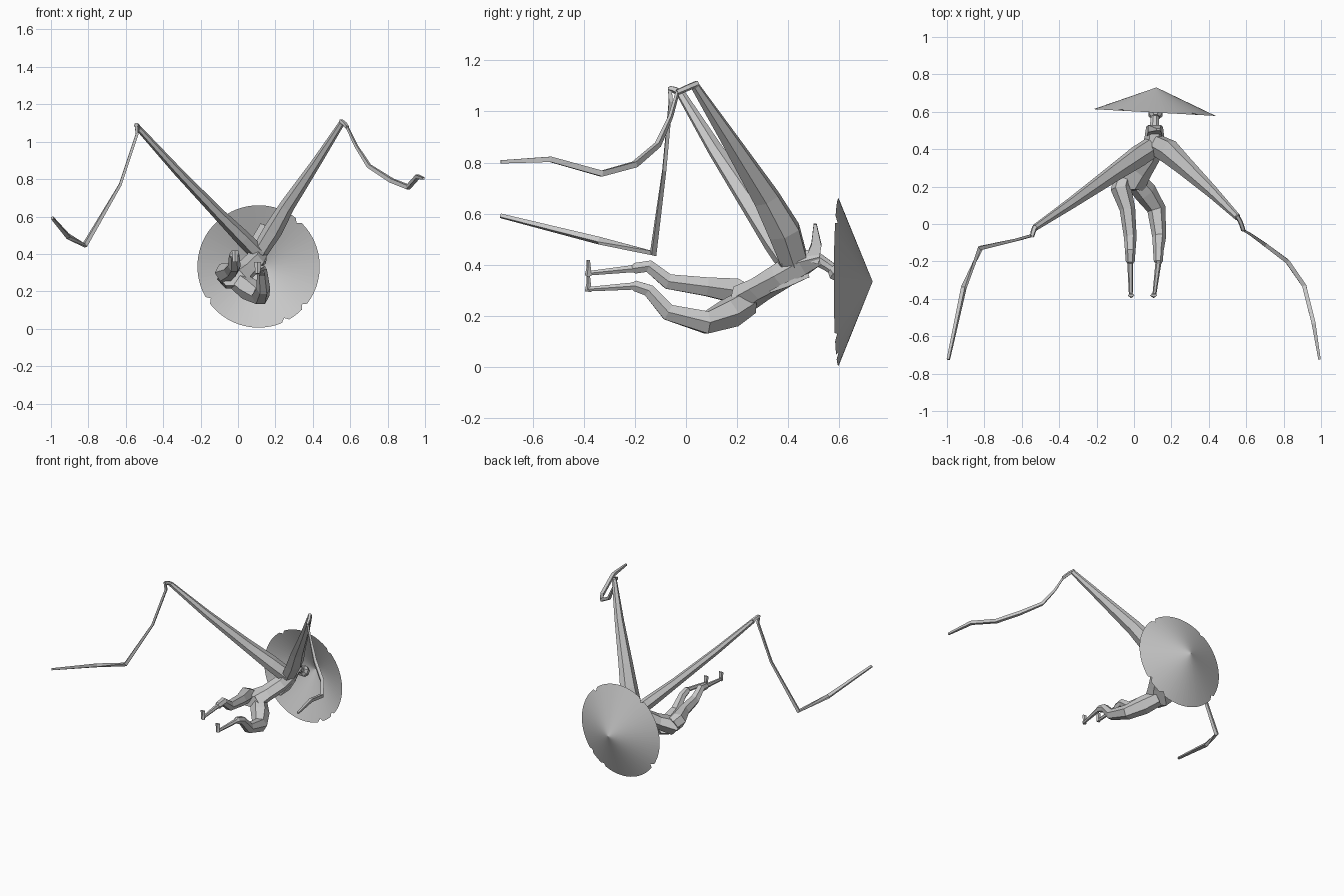
import bpy, bmesh, math
from mathutils import Vector

grey = bpy.data.materials.new("plain grey")
grey.diffuse_color = (0.58, 0.58, 0.58, 1)


def finish(name, bm):
    bmesh.ops.recalc_face_normals(bm, faces=bm.faces)
    me = bpy.data.meshes.new(name)
    bm.to_mesh(me)
    bm.free()
    me.materials.append(grey)
    ob = bpy.data.objects.new(name, me)
    bpy.context.collection.objects.link(ob)
    return ob


def limb(name, points, radii, up=(0, 0, 1), sides=6):
    """Faceted tube; each radius is a number or (along up, across up)."""
    bm = bmesh.new()
    pts = [Vector(p) for p in points]
    rings = []
    for i, p in enumerate(pts):
        a, b = pts[max(i - 1, 0)], pts[min(i + 1, len(pts) - 1)]
        d = (b - a).normalized()
        u = Vector(up) - d * d.dot(Vector(up))
        u.normalize()
        v = d.cross(u)
        r = radii[i] if isinstance(radii[i], tuple) else (radii[i],) * 2
        ring = []
        for k in range(sides):
            t = math.tau * (k + 0.5) / sides
            ring.append(bm.verts.new(p + u * r[0] * math.cos(t) + v * r[1] * math.sin(t)))
        rings.append(ring)
    for r0, r1 in zip(rings, rings[1:]):
        for k in range(sides):
            j = (k + 1) % sides
            bm.faces.new((r0[k], r0[j], r1[j], r1[k]))
    bm.faces.new(rings[0])
    bm.faces.new(rings[-1])
    return finish(name, bm)


# Wide open conical hat; nicks are cut by sliding rim points towards the apex
bm = bmesh.new()
tip = Vector((0.12, 0.73, 0.335))
apex = bm.verts.new(tip)
segs, radius = 96, 0.327
nicks = (13, 33, 57, 79, 85)
rim = []
for k in range(segs):
    t = math.tau * k / segs
    x = radius * math.cos(t)
    p = Vector((0.11 + x, 0.596 - 0.055 * x, 0.333 + radius * math.sin(t)))
    rim.append(bm.verts.new(p.lerp(tip, 0.06 if k in nicks else 0)))
for k in range(segs):
    bm.faces.new((apex, rim[k], rim[(k + 1) % segs]))
finish("hat", bm)

# Torso, neck and head
limb("torso",
     [(-0.03, 0.18, 0.27), (-0.03, 0.22, 0.265), (0.03, 0.29, 0.305),
      (0.085, 0.37, 0.355), (0.11, 0.45, 0.41), (0.11, 0.52, 0.43)],
     [(0.045, 0.07), (0.06, 0.095), (0.05, 0.07), (0.055, 0.06), (0.06, 0.055), (0.035, 0.045)])
limb("neck", [(0.11, 0.50, 0.43), (0.11, 0.55, 0.40), (0.115, 0.60, 0.365)],
     [0.03, 0.024, 0.022], sides=8)
limb("head", [(0.115, 0.57, 0.39), (0.115, 0.585, 0.378), (0.115, 0.61, 0.36)],
     [0.025, 0.04, 0.036], sides=8)

# Upright collar and loose cloth flap under the chest
limb("collar", [(0.11, 0.49, 0.41), (0.11, 0.51, 0.48), (0.13, 0.505, 0.56)],
     [(0.04, 0.06), (0.028, 0.05), (0.008, 0.015)], up=(0, 1, 0), sides=4)
limb("chest_flap", [(0.10, 0.33, 0.295), (0.11, 0.40, 0.325), (0.11, 0.48, 0.36)],
     [(0.006, 0.02), (0.014, 0.04), (0.012, 0.03)], sides=4)

# Long tapering arms
limb("right_arm",
     [(0.115, 0.425, 0.41), (0.19, 0.385, 0.53), (0.265, 0.315, 0.66),
      (0.42, 0.17, 0.89), (0.555, 0.035, 1.10)],
     [(0.06, 0.045), (0.07, 0.05), (0.057, 0.04), (0.036, 0.026), (0.018, 0.016)],
     up=(0, 1, 0))
limb("left_arm",
     [(0.11, 0.42, 0.40), (0.02, 0.36, 0.49), (-0.11, 0.27, 0.62),
      (-0.33, 0.115, 0.85), (-0.53, -0.02, 1.07)],
     [(0.06, 0.045), (0.062, 0.042), (0.05, 0.032), (0.032, 0.024), (0.018, 0.016)],
     up=(0, 1, 0))

# Hands gripping the trailing strips
limb("right_hand", [(0.55, 0.045, 1.11), (0.57, 0.01, 1.095), (0.585, -0.035, 1.075)],
     [0.013, 0.013, 0.012], sides=5)
limb("left_hand", [(-0.53, -0.015, 1.07), (-0.54, -0.045, 1.085), (-0.545, -0.065, 1.09)],
     [0.015, 0.014, 0.012], sides=5)

# Bent thin strips hanging from the hands
limb("right_strip",
     [(0.58, -0.03, 1.085), (0.63, -0.06, 0.98), (0.70, -0.11, 0.87), (0.82, -0.20, 0.793),
      (0.91, -0.33, 0.757), (0.96, -0.53, 0.813), (0.992, -0.725, 0.803)],
     [0.008, 0.01, 0.014, 0.016, 0.016, 0.015, 0.009], sides=4)
limb("left_strip",
     [(-0.545, -0.063, 1.095), (-0.54, -0.06, 1.04), (-0.63, -0.085, 0.77),
      (-0.82, -0.128, 0.445), (-0.91, -0.34, 0.495), (-0.993, -0.725, 0.592)],
     [0.011, 0.01, 0.01, 0.016, 0.016, 0.01], up=(0, 1, 0.3), sides=4)

# Legs: thigh, bent knee, flared cuff, thin shin
limb("left_leg",
     [(-0.06, 0.24, 0.28), (-0.07, 0.19, 0.30), (-0.035, 0.08, 0.315), (-0.02, -0.07, 0.335),
      (-0.02, -0.145, 0.395), (-0.02, -0.20, 0.387), (-0.02, -0.21, 0.385),
      (-0.017, -0.385, 0.367)],
     [0.05, 0.055, 0.042, 0.034, 0.028, 0.024, 0.016, 0.01])
limb("right_leg",
     [(0.00, 0.24, 0.255), (0.06, 0.17, 0.21), (0.12, 0.08, 0.175), (0.135, -0.07, 0.215),
      (0.13, -0.145, 0.30), (0.13, -0.20, 0.318), (0.13, -0.21, 0.317), (0.108, -0.385, 0.305)],
     [0.055, 0.062, 0.05, 0.037, 0.028, 0.024, 0.016, 0.01])

# Feet pointing upward
for name, x, z in (("left_foot", -0.015, 0.357), ("right_foot", 0.105, 0.295)):
    limb(name, [(x, -0.383, z), (x, -0.38, z + 0.03), (x, -0.382, z + 0.062)],
         [(0.013, 0.014), (0.01, 0.016), (0.008, 0.02)], up=(0, 1, 0), sides=5)
